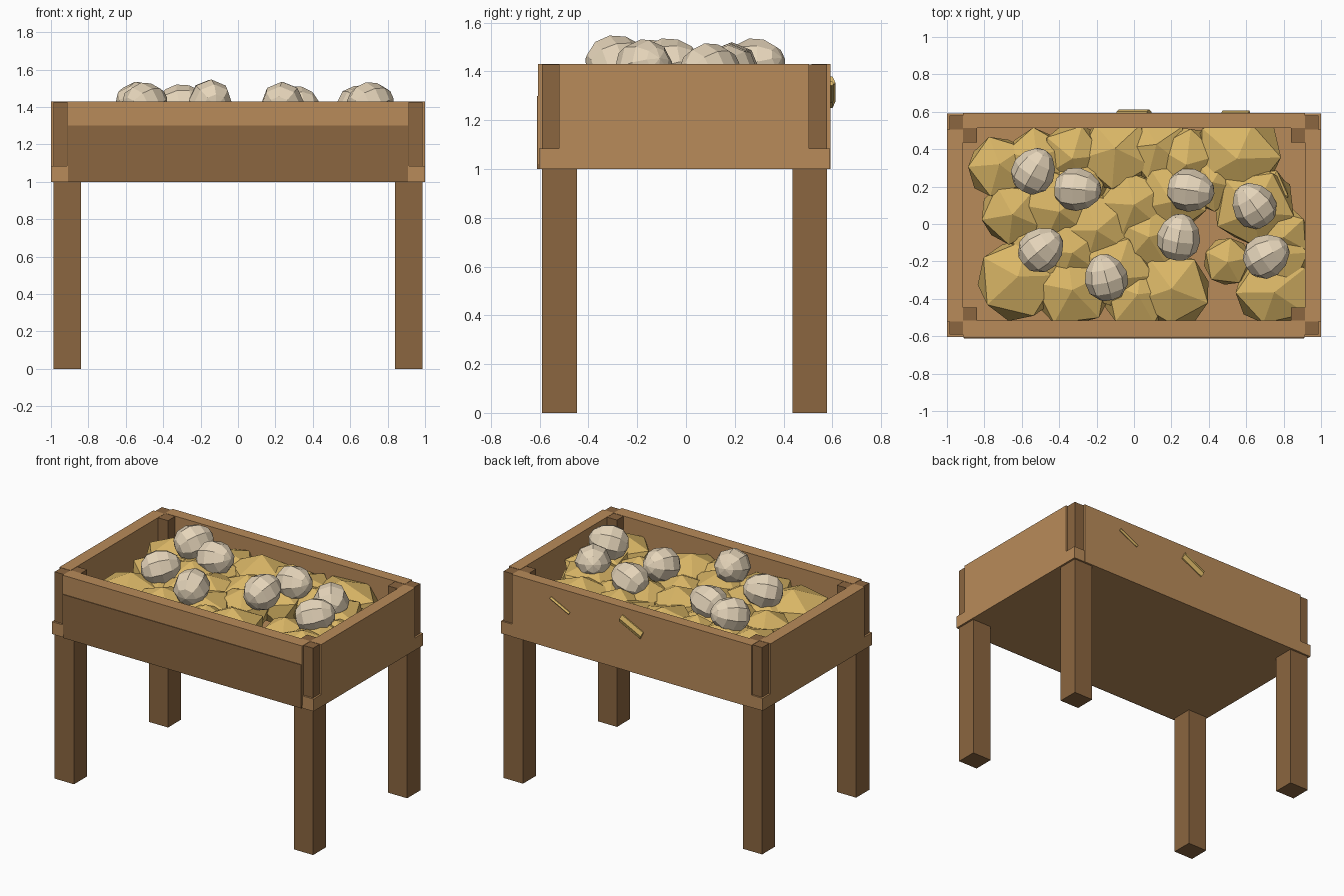
import bpy, bmesh, math, random
from mathutils import Matrix, Vector

random.seed(4)
if "Cube" in bpy.data.objects:
    bpy.data.objects.remove(bpy.data.objects["Cube"], do_unlink=True)


def material(name, srgb):
    color = [((c + 0.055) / 1.055) ** 2.4 for c in srgb] + [1]
    m = bpy.data.materials.new(name)
    m.use_nodes = True
    m.diffuse_color = color
    m.node_tree.nodes["Principled BSDF"].inputs["Base Color"].default_value = color
    return m


light_wood = material("light wood", (0.725, 0.545, 0.35))
dark_wood = material("dark wood", (0.545, 0.40, 0.25))
straw = material("straw", (0.855, 0.715, 0.40))
shell = material("egg shell", (0.90, 0.835, 0.73))


def finish(name, bm, mat):
    mesh = bpy.data.meshes.new(name)
    bm.to_mesh(mesh)
    bm.free()
    mesh.materials.append(mat)
    obj = bpy.data.objects.new(name, mesh)
    bpy.context.collection.objects.link(obj)
    return obj


def box(name, low, high, mat):
    low, high = Vector(low), Vector(high)
    bm = bmesh.new()
    bmesh.ops.create_cube(bm, size=1, matrix=Matrix.Translation((low + high) / 2)
                          @ Matrix.Diagonal((high - low).to_4d()))
    return finish(name, bm, mat)


# Tray floor and walls, with open notches at the corners
box("tray_floor", (-1, -0.603, 1), (1, 0.591, 1.085), light_wood)
box("front_wall", (-0.915, -0.606, 1.02), (0.915, -0.517, 1.43), light_wood)
box("back_wall", (-0.915, 0.514, 1.0), (0.915, 0.593, 1.43), light_wood)
for side, name in ((-1, "right"), (1, "left")):
    xs = sorted((side * 0.915, side))
    box(name + "_wall", (xs[0], -0.52, 1.02), (xs[1], 0.505, 1.43), light_wood)

# Front plank laid over the lower part of the wall
box("front_plank", (-0.91, -0.611, 1.0), (0.91, -0.6, 1.3), dark_wood)

# Legs run up through the tray as corner posts
for sx, xname in ((-1, "right"), (1, "left")):
    for y, yname in ((-0.59, "front"), (0.436, "back")):
        xs = sorted((sx * 0.84, sx * 0.987))
        box(f"{yname}_{xname}_leg", (xs[0], y, 0), (xs[1], y + 0.143, 1.428), dark_wood)

# Straw bedding: broad faceted clumps kept inside the tray
clumps = [(-0.72, 0.3, 0.17), (-0.52, 0.33, 0.18), (-0.33, 0.38, 0.17), (-0.1, 0.38, 0.21),
          (0.12, 0.4, 0.18), (0.28, 0.35, 0.18), (0.55, 0.38, 0.24), (-0.65, 0.06, 0.17),
          (-0.4, 0.1, 0.21), (-0.2, -0.02, 0.21), (0, 0.1, 0.19), (0.2, 0.15, 0.2),
          (0.64, 0.1, 0.22), (0.8, -0.05, 0.14), (0.5, -0.2, 0.13), (-0.62, -0.3, 0.22),
          (-0.5, -0.15, 0.17), (-0.33, -0.35, 0.21), (-0.1, -0.25, 0.21),
          (0.02, -0.4, 0.18), (0.2, -0.36, 0.21), (0.75, -0.36, 0.21),
          (0.76, -0.2, 0.18), (0.08, -0.06, 0.19), (-0.3, 0.22, 0.17),
          (-0.33, -0.14, 0.18), (0.42, 0.24, 0.17), (0.7, 0.17, 0.13)]
bm = bmesh.new()
for x, y, r in clumps:
    spin = (Matrix.Rotation(random.uniform(-0.2, 0.2), 4, 'X')
            @ Matrix.Rotation(random.uniform(0, math.tau), 4, 'Z'))
    height = r * 0.5 + random.uniform(0.035, 0.055)
    place = Matrix.Translation((x, y, 1.26)) @ Matrix.Diagonal((r * 1.1, r * 1.1, height, 1)) @ spin
    bmesh.ops.create_icosphere(bm, subdivisions=1, radius=1, matrix=place)
for v in bm.verts:
    v.co.x = max(-0.93, min(0.93, v.co.x))
    v.co.y = max(-0.53, min(0.53, v.co.y))
finish("straw_bedding", bm, straw)

# Straw stalks poking through the back wall
for name, x, length, width, depth in (("wide_stalk", 0.0, 0.18, 0.032, 0.022),
                                      ("thin_stalk", 0.545, 0.16, 0.011, 0.017)):
    bm = bmesh.new()
    bmesh.ops.create_cone(bm, cap_ends=True, segments=6, radius1=1, radius2=1, depth=1,
                          matrix=Matrix.Translation((x, 0.59, 1.315))
                          @ Matrix.Rotation(-0.46, 4, 'Y')
                          @ Matrix.Diagonal((length, depth, width, 1))
                          @ Matrix.Rotation(math.pi / 2, 4, 'Y'))
    bmesh.ops.recalc_face_normals(bm, faces=bm.faces)
    finish(name, bm, straw)

# Eggs lying on the straw: position, top height and heading in degrees
eggs = [(-0.535, 0.285, 1.538, 60), (-0.3, 0.185, 1.523, -5), (0.305, 0.18, 1.515, -8),
        (0.64, 0.1, 1.518, 125), (0.24, -0.07, 1.538, 80), (0.71, -0.17, 1.535, 30),
        (-0.495, -0.135, 1.533, 40), (-0.15, -0.285, 1.55, 105)]
for i, (x, y, top, heading) in enumerate(eggs):
    bm = bmesh.new()
    bmesh.ops.create_uvsphere(bm, u_segments=8, v_segments=6, radius=1)
    for v in bm.verts:
        taper = 1 - 0.12 * v.co.z
        v.co = Vector((v.co.x * taper * 0.116, v.co.y * taper * 0.116, v.co.z * 0.13))
    bm.transform(Matrix.Translation((x, y, top - 0.115))
                 @ Matrix.Rotation(math.radians(heading), 4, 'Z')
                 @ Matrix.Rotation(math.radians(75), 4, 'Y'))
    finish(f"egg_{i + 1}", bm, shell)
